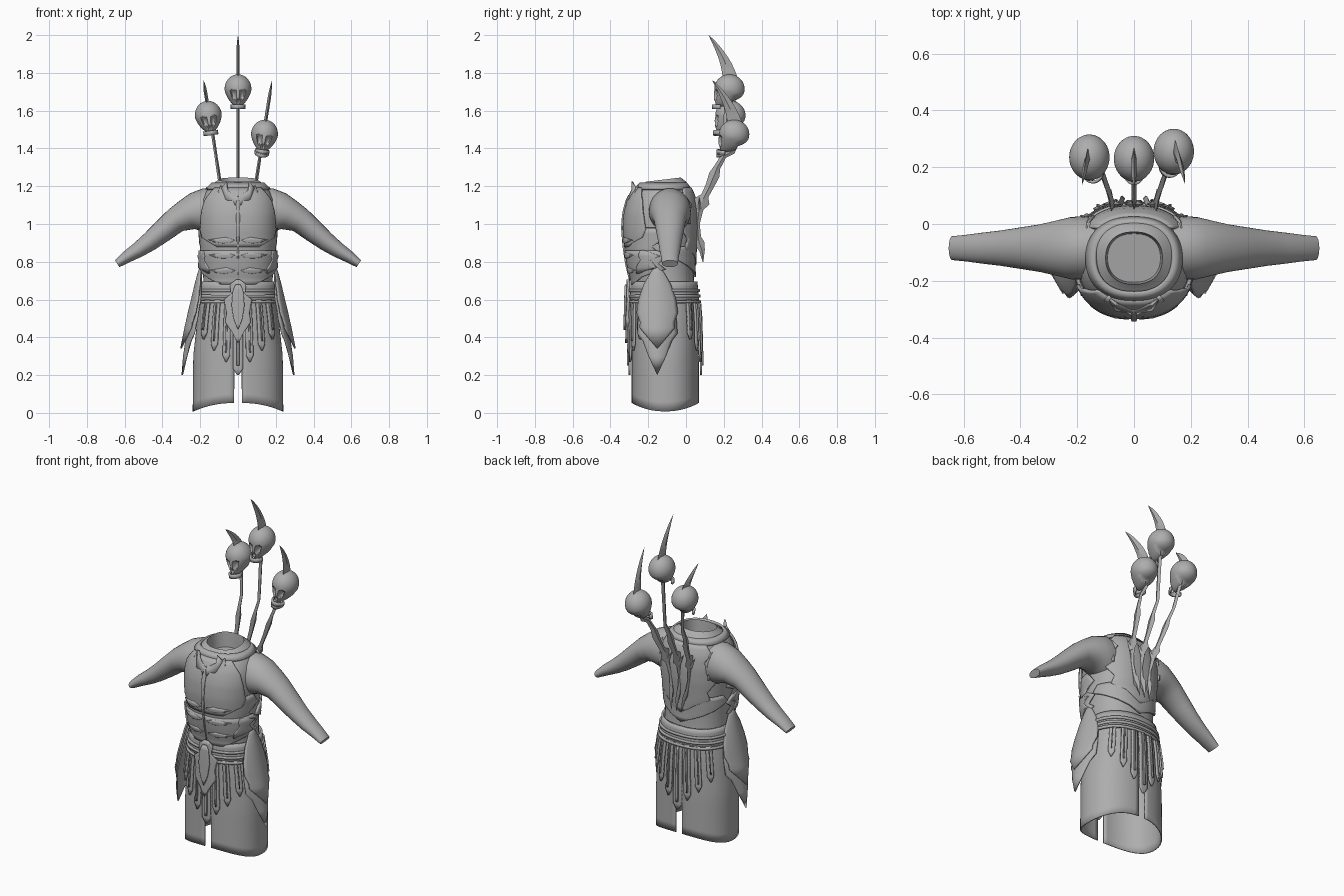
import bpy, bmesh, math
from math import sin, cos, pi, radians
from mathutils import Vector, Matrix

if "Cube" in bpy.data.objects:
    bpy.data.objects.remove(bpy.data.objects["Cube"])

mat = bpy.data.materials.new("plain grey")
mat.use_nodes = True
GREY = (0.42, 0.42, 0.42, 1)
mat.diffuse_color = GREY
mat.node_tree.nodes["Principled BSDF"].inputs["Base Color"].default_value = GREY


def finish(name, bm, thick=0, mirror=False, angle=35):
    bmesh.ops.remove_doubles(bm, verts=bm.verts, dist=0.0002)
    bmesh.ops.recalc_face_normals(bm, faces=bm.faces)
    me = bpy.data.meshes.new(name)
    bm.to_mesh(me)
    bm.free()
    ob = bpy.data.objects.new(name, me)
    bpy.context.collection.objects.link(ob)
    me.materials.append(mat)
    bpy.ops.object.select_all(action='DESELECT')
    ob.select_set(True)
    bpy.context.view_layer.objects.active = ob
    bpy.ops.object.shade_smooth_by_angle(angle=radians(angle))
    if mirror:
        ob.modifiers.new("mirror", 'MIRROR')
    if thick:
        sol = ob.modifiers.new("thickness", 'SOLIDIFY')
        sol.thickness, sol.offset = thick, 0
    return ob


def loft(name, rings, closed=True, cap=(False, False), **kw):
    bm = bmesh.new()
    vs = [[bm.verts.new(p) for p in r] for r in rings]
    n = len(vs[0])
    for a, b in zip(vs, vs[1:]):
        for i in range(n if closed else n - 1):
            j = (i + 1) % n
            bm.faces.new((a[i], a[j], b[j], b[i]))
    for end, ring in zip(cap, (vs[0], vs[-1])):
        if end:
            bm.faces.new(ring)
    return finish(name, bm, **kw)


# Body profile: height, half width, front depth, back depth
BODY = [(0, .237, -.285, .065), (.3, .234, -.285, .065), (.5, .212, -.282, .06),
        (.6, .195, -.28, .052), (.7, .183, -.275, .042), (.78, .188, -.295, .038),
        (.88, .192, -.31, .042), (.98, .198, -.318, .05), (1.06, .2, -.312, .05),
        (1.13, .19, -.292, .04), (1.18, .165, -.265, .02), (1.21, .135, -.24, 0),
        (1.235, .1, -.212, -.028)]


def surf(a, z, off=0):
    """Point on the body at angle a from the front and height z."""
    k = 0
    while k < len(BODY) - 2 and z > BODY[k + 1][0]:
        k += 1
    lo, hi = BODY[k], BODY[k + 1]
    t = (z - lo[0]) / (hi[0] - lo[0])
    hx, yf, yb = (lo[i] + (hi[i] - lo[i]) * t for i in (1, 2, 3))
    s, c = sin(a), cos(a)
    x = math.copysign(abs(s) ** .85, s) * (hx + off)
    y = (yf + yb) / 2 - math.copysign(abs(c) ** .9, c) * ((yb - yf) / 2 + off)
    return Vector((x, y, z))


def patch(name, rows, off, mid=0, n=16, thick=.012, mirror=False):
    """Plate lying on the body; rows are (height, start angle, end angle)."""
    fine = []
    for (z0, a0, b0), (z1, a1, b1) in zip(rows, rows[1:]):
        steps = max(1, round(abs(z1 - z0) / .025))
        fine += [(z0 + (z1 - z0) * i / steps, a0 + (a1 - a0) * i / steps,
                  b0 + (b1 - b0) * i / steps) for i in range(steps)]
    fine.append(rows[-1])
    grid = [[surf(mid + a + (b - a) * i / n, z, off) for i in range(n + 1)] for z, a, b in fine]
    return loft(name, grid, closed=False, thick=thick, mirror=mirror)


def sym(rows):
    return [(z, -a, a) for z, a in rows]


# Torso with a hollow neck
N = 48
torso = [[surf(2 * pi * i / N, z) for i in range(N)]
         for z in (.58, .64, .7, .78, .84, .9, .98, 1.03, 1.08, 1.13, 1.16, 1.185, 1.21, 1.235)]
for p in torso[-1] + torso[-2]:
    p.z += .12 * (p.y + .12)
torso.append([Vector((p.x * .93, p.y * .93 - .008, p.z - .09)) for p in torso[-1]])
loft("torso", torso, cap=(False, True))

# Arms, as oval rings along a drooping path
arm = []
for x, z, r, ry in [(.1, 1.06, .12, .1), (.17, 1.068, .122, .112), (.22, 1.06, .108, .11),
                    (.27, 1.047, .085, .098), (.33, 1.02, .068, .084), (.4, .962, .06, .073),
                    (.47, .905, .05, .062), (.53, .862, .041, .055), (.59, .825, .032, .047),
                    (.64, .79, .022, .042)]:
    tilt = min(.6, max(0, (x - .14) * 4))
    arm.append([(x + r * sin(a) * sin(tilt), -.085 + ry * cos(a), z + r * sin(a) * cos(tilt))
                for a in (2 * pi * i / 28 for i in range(28))])
loft("arm", arm, cap=(True, True), mirror=True)

# Layered breastplate and belly plates
patch("breastplate", sym([(1.19, .75), (1.12, 1.0), (1.04, 1.12), (.97, 1.2), (.93, 1.1),
                          (.9, .7), (.88, .5)]), .012, n=32)
patch("upper_belly_plate", sym([(.98, 1.5), (.92, 1.7), (.88, 1.35), (.85, 1.5), (.82, .9),
                                (.79, .5)]), .007, n=32)
patch("lower_belly_plate", sym([(.86, 1.5), (.83, 1.72), (.79, 1.5), (.76, 1.65), (.72, .9),
                                (.68, .4)]), .013, n=32)
patch("breast_ridge", sym([(1.15, 0), (1.1, .03), (.95, .02), (.7, 0)]), .02, n=4)
for z in (.93, .85, .77):
    patch("belly_crease", [(z, .25, .25), (z - .015, .05, .75), (z - .025, .12, .55),
                           (z - .032, .3, .3)], .018, mirror=True)
patch("side_scale", [(.86, 1.0, 1.1), (.83, .95, 1.55), (.81, 1.0, 1.3), (.77, .8, 1.45),
                     (.74, .75, .8)], .02, mirror=True)

# Collar ring and raised chevron
patch("collar_ring", sym([(1.215, pi), (1.185, pi)]), .007, n=48)
for k in (0, 1):
    loft("collar_chevron", [
        [(0, -.305 + .01 * k, 1.14 - .05 * k), (0, -.318 + .01 * k, 1.09 - .05 * k)],
        [(.055, -.285, 1.18 - .04 * k), (.065, -.3, 1.13 - .04 * k)],
        [(.06 + .03 * k, -.285 + .03 * k, 1.225 - .02 * k),
         (.085 + .02 * k, -.265, 1.19 - .02 * k)]],
        closed=False, thick=.01, mirror=True)

# Back plates
patch("back_plate", sym([(1.19, .8), (1.1, 1.0), (1.02, .85), (.98, 1.05), (.92, .75), (.87, .85),
                         (.84, .4), (.78, 0)]), .01, mid=pi, n=32)
patch("lower_back_plate", sym([(.88, 1.3), (.84, 1.5), (.8, 1.0), (.75, .3), (.72, 0)]),
      .006, mid=pi, n=32)
patch("shoulder_blade_fin", [(1.16, pi - .95, pi - .95), (1.1, pi - .9, pi - .65),
                             (1.07, pi - 1.0, pi - .75), (1.0, pi - .8, pi - .75)], .02, mirror=True)

# Belt with raised ridges
patch("belt", sym([(.695, pi), (.59, pi)]), .012, n=64)
for z in (.655, .625, .595):
    patch("belt_ridge", sym([(z, pi), (z - .014, pi)]), .02, n=64)

# Skirt halves, split at front and back, with an arched hem
skirt = []
for i in range(14):
    row = []
    for j in range(33):
        a = .055 + (pi - .11) * j / 32
        hem = .008 + .045 * cos(a) ** 2
        row.append(surf(a, hem + (.66 - hem) * i / 13))
    skirt.append(row)
loft("skirt_half", skirt, closed=False, thick=.006, mirror=True)

# Hanging strips, front and back
for side, mid in (("front", 0), ("back", pi)):
    for a, low, w in ((0, .2, .075), (.2, .27, .075), (.48, .33, .085), (.82, .39, .1)):
        rows = [(.6, a - w, a + w), (low + .035, a - w, a + w), (low, a - .01, a + .01)]
        trim = [(.58, a - .015, a + .015), (low + .05, a - .015, a + .015)]
        for r, off, label in ((rows, .014, "strip"), (trim, .022, "strip_rib")):
            ob = patch(f"{side}_{label}", r, off, mid=mid, n=4, thick=.01, mirror=a > 0)

# Buckle crest
patch("crest", sym([(.705, .03), (.68, .15), (.63, .12), (.6, .27), (.53, .2), (.48, .22),
                    (.43, .09), (.37, 0)]), .03, n=12, thick=.016)
patch("crest_boss", sym([(.68, .03), (.65, .08), (.57, .1), (.5, .06), (.44, 0)]), .042, n=8)


# Hip plates: two curved leaves on each side
def hip(name, rows):
    grid = [[(x - .035 * s * s * (w / .1), -.152 + s * w, z) for s in (k / 6 for k in range(-6, 7))]
            for z, x, w in rows]
    loft(name, grid, closed=False, thick=.008, mirror=True)


hip("hip_plate_lower", [(.74, .2, .02), (.6, .228, .085), (.5, .25, .1), (.42, .268, .105),
                        (.38, .275, .075), (.3, .287, .045), (.2, .295, 0)])
hip("hip_plate_upper", [(.785, .195, .003), (.74, .21, .035), (.68, .226, .07), (.6, .245, .098),
                        (.53, .262, .108), (.48, .273, .09), (.45, .28, .092), (.34, .302, 0)])


# Flat curved blades: path of (y, z, width), with x given by a function of z
def blade(name, path, xf, thick):
    rings = []
    for i, (y, z, w) in enumerate(path):
        a, b = path[max(0, i - 1)], path[min(len(path) - 1, i + 1)]
        d = Vector((b[0] - a[0], b[1] - a[1])).normalized()
        h, x = w / 2, xf(z)
        rings.append([(x, y + d.y * h, z - d.x * h), (x + thick * min(1, w * 30), y, z),
                      (x, y - d.y * h, z + d.x * h), (x - thick * min(1, w * 30), y, z)])
    loft(name, rings, cap=(True, True), angle=30)


# Skull: sphere pushed into shape, with sunken eyes and nose
def skull(name, centre, roll, jaw):
    pose = Matrix.Translation(centre) @ Matrix.Rotation(roll, 4, 'Y')
    bm = bmesh.new()
    bmesh.ops.create_uvsphere(bm, u_segments=48, v_segments=36, radius=1)
    for v in bm.verts:
        d = v.co.copy()
        p = d.copy()
        front = min(1, max(0, .35 - d.y))
        t = min(1, max(0, (-d.z - .1) / .7)) * front
        p.x *= 1 - .42 * t
        p.z -= .4 * t
        p.y -= .25 * t
        if d.z < -.3 and d.y > .2:
            p.z += .25 * (-d.z - .3)
        for c, r, depth in (((.36, -.87, -.3), .25, .32), ((-.36, -.87, -.3), .25, .32),
                            ((0, -.8, -.6), .15, .2)):
            q = (d - Vector(c)).length / r
            if q < 1:
                p.y += depth * (1 - q ** 4)
            elif q < 1.5 and r > .2:
                p.y -= .05 * (1.5 - q)
        v.co = pose @ Vector((p.x * .071, p.y * .08, p.z * .077))
    finish(name, bm, angle=50)
    # Row of teeth, and a dropped jaw where wanted
    for level, need in ((-.094, True), (-.112, jaw)):
        if need:
            arc = [(.034 * sin(a), -.045 - .042 * cos(a)) for a in (-1.5 + .25 * k for k in range(13))]
            loft(name + "_jaw", [[pose @ Vector((x, y, level + h + (.5 * (y + .087) if level < -.1 else 0)))
                                  for x, y in arc] for h in (-.012, 0, .012)],
                 closed=False, thick=.011)


# Three trophies: staff, skull and horn
for name, side, c, roll, tip, jaw in (("right", -1, (-.157, .235, 1.575), -.14, (-.182, .14, 1.76), False),
                                      ("middle", 0, (0, .23, 1.715), 0, (0, .12, 2.0), False),
                                      ("left", 1, (.14, .255, 1.475), .14, (.18, .14, 1.76), True)):
    top = c[2] - .05

    def lean(z, s=side):
        return s * (.04 + .15 * (z - .85))
    blade(name + "_staff", [(.09, .8, .004), (.085, .86, .03), (.07, .9, .055), (.065, .93, .03),
                            (.06, 1.0, .025), (.07, 1.08, .045), (.085, 1.12, .085), (.1, 1.15, .04),
                            (.125, 1.2, .045), (.15, 1.26, .058), (.165, 1.3, .035),
                            (.2, 1.36, .03), (c[1] - .01, top - .04, .034), (c[1] + .005, top, .03)],
          lean, .009)
    for s in (-1, 1):
        bm = bmesh.new()
        bmesh.ops.create_cone(bm, cap_ends=True, segments=4, radius1=.014, radius2=0, depth=.07,
                              matrix=Matrix.Translation((lean(1.1) + s * .018, .07, 1.11))
                              @ Matrix.Rotation(s * .5, 4, 'Y'))
        finish(name + "_staff_barb", bm)
    skull(name + "_skull", c, roll, jaw)
    z0, y0 = c[2] + .03, c[1] + .005
    horn = []
    for k in range(9):
        t = k / 8
        horn.append((y0 + (tip[1] - y0) * t ** 1.7, z0 + (tip[2] - z0) * t, .085 * (1 - t) ** .8 + .001))
    blade(name + "_horn", horn,
          lambda z, x0=c[0], x1=tip[0], a=z0, b=tip[2]: x0 + (x1 - x0) * (z - a) / (b - a), .009)
